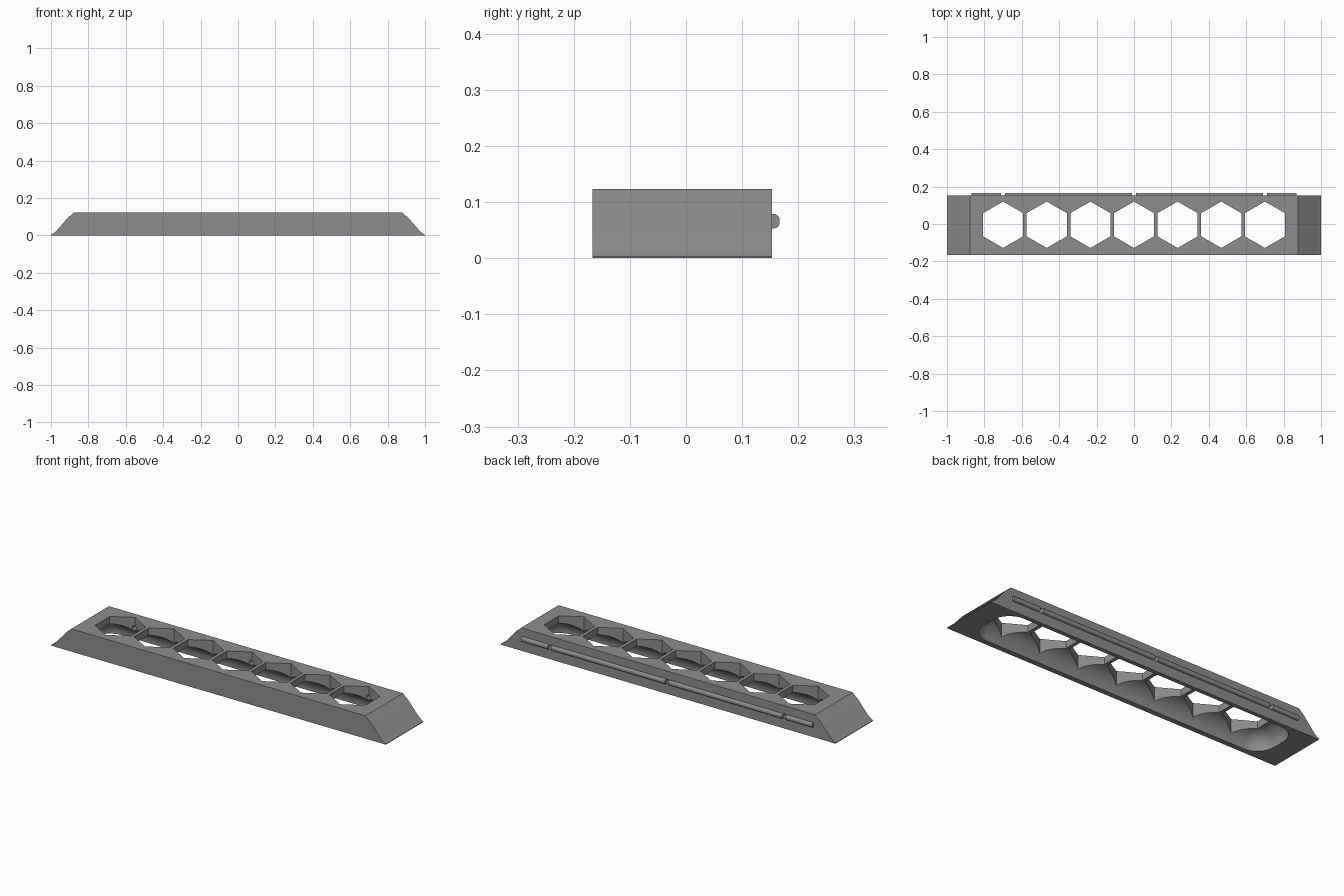
import bpy, bmesh, math

if "Cube" in bpy.data.objects:
    bpy.data.objects.remove(bpy.data.objects["Cube"])

Y0, Y1, YC = -0.167, 0.153, -0.004
HOLES = (-0.70, 0.0, 0.70)

grey = bpy.data.materials.new("mid grey")
grey.diffuse_color = (0.27, 0.27, 0.27, 1)
grey.use_nodes = True
grey.node_tree.nodes["Principled BSDF"].inputs["Base Color"].default_value = grey.diffuse_color


def loft(name, rings):
    """Closed solid through a list of equal-length point rings."""
    bm = bmesh.new()
    rows = [[bm.verts.new(p) for p in ring] for ring in rings]
    n = len(rows[0])
    for a, b in zip(rows, rows[1:]):
        for i in range(n):
            bm.faces.new((a[i], a[(i + 1) % n], b[(i + 1) % n], b[i]))
    bm.faces.new(rows[0][::-1])
    bm.faces.new(rows[-1])
    bmesh.ops.recalc_face_normals(bm, faces=bm.faces)
    mesh = bpy.data.meshes.new(name)
    bm.to_mesh(mesh)
    bm.free()
    ob = bpy.data.objects.new(name, mesh)
    bpy.context.collection.objects.link(ob)
    mesh.materials.append(grey)
    return ob


def cut(target, cutter):
    bpy.context.view_layer.objects.active = target
    mod = target.modifiers.new("cut", 'BOOLEAN')
    mod.operation, mod.solver, mod.object = 'DIFFERENCE', 'EXACT', cutter
    bpy.ops.object.modifier_apply(modifier=mod.name)
    bpy.data.objects.remove(cutter)


def rounded_rect(hx, hy, r, z, steps=8):
    pts = []
    for k, (sx, sy) in enumerate(((1, 1), (-1, 1), (-1, -1), (1, -1))):
        for i in range(steps + 1):
            a = math.pi / 2 * (k + i / steps)
            pts.append((sx * (hx - r) + r * math.cos(a),
                        YC + sy * (hy - r) + r * math.sin(a), z))
    return pts


# Bar body with sloping ends
half = [(1, 0), (1, 0.003), (0.975, 0.02), (0.905, 0.1),
        (0.896, 0.105), (0.882, 0.12), (0.878, 0.123)]
outline = half + [(-x, z) for x, z in reversed(half)]
body = loft("body", [[(x, y, z) for x, z in outline] for y in (Y0, Y1)])

# Hollow underside with a rounded ceiling
rings = [rounded_rect(0.885, 0.135, 0.10, -0.02)]
for i in range(11):
    a = math.pi / 2 * i / 10
    inset = 0.08 * (1 - math.cos(a))
    rings.append(rounded_rect(0.885 - inset, 0.135 - inset, 0.10 - inset,
                              0.005 + 0.08 * math.sin(a)))
cut(body, loft("hollow_cutter", rings))

# Seven hexagonal openings
for k in range(-3, 4):
    hexagon = [(0.2333 * k + 0.124 * math.sin(math.pi / 3 * i),
                YC + 0.124 * math.cos(math.pi / 3 * i)) for i in range(6)]
    cut(body, loft("hexagon_cutter", [[(x, y, z) for x, y in hexagon]
                                      for z in (-0.05, 0.2)]))

# Small holes through the back wall
for hx in HOLES:
    circle = [(hx + 0.013 * math.cos(math.pi / 8 * i),
               0.066 + 0.013 * math.sin(math.pi / 8 * i)) for i in range(16)]
    cut(body, loft("hole_cutter", [[(x, y, z) for x, z in circle]
                                   for y in (0.05, 0.2)]))

# Rounded back rail in four lengths, interrupted at the holes
profile = [(Y1 - 0.004, 0.053)]
for i in range(5):
    a = math.pi / 2 * (i / 4 - 1)
    profile.append((0.156 + 0.011 * math.cos(a), 0.064 + 0.011 * math.sin(a)))
profile += [(y, 0.132 - z) for y, z in reversed(profile)]
stops = [-0.87] + [h + s * 0.010 for h in HOLES for s in (-1, 1)] + [0.87]
rails = [loft("back_rail", [[(x, y, z) for y, z in profile] for x in pair])
         for pair in zip(stops[::2], stops[1::2])]

# Smooth the curved surfaces, keep edges sharp
bpy.ops.object.select_all(action='DESELECT')
for ob in [body] + rails:
    ob.select_set(True)
bpy.context.view_layer.objects.active = body
bpy.ops.object.shade_smooth_by_angle(angle=math.radians(25))
